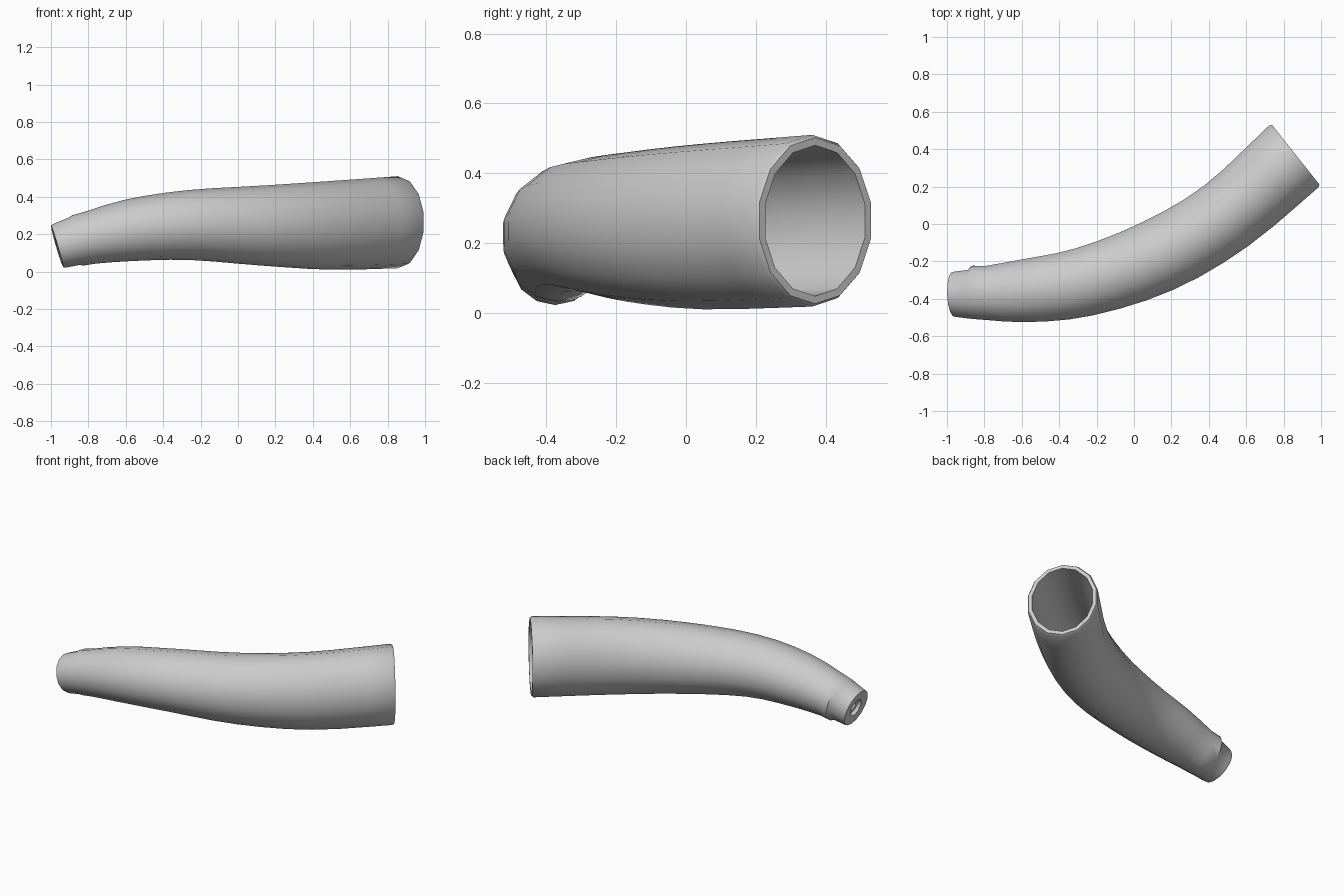
import bpy, bmesh, math
from mathutils import Vector

if "Cube" in bpy.data.objects:
    bpy.data.objects.remove(bpy.data.objects["Cube"])

SIDES = 14
# centre-line stations: x, y, z, half width, half height
K = [(-0.955, -0.376, 0.138, 0.125, 0.122),
     (-0.868, -0.372, 0.164, 0.137, 0.132),
     (-0.585, -0.357, 0.220, 0.172, 0.165),
     (-0.260, -0.308, 0.249, 0.190, 0.187),
     (0.130, -0.170, 0.246, 0.204, 0.214),
     (0.495, 0.045, 0.247, 0.205, 0.237),
     (0.865, 0.370, 0.264, 0.217, 0.246)]
START, END = Vector((0.96, 0.04, 0.28)), Vector((0.78, 0.62, 0.0))


def catmull(a, b, c, d, t):
    return tuple(0.5 * (2 * q + (r - p) * t + (2 * p - 5 * q + 4 * r - s) * t * t
                        + (3 * q - p - 3 * r + s) * t ** 3) for p, q, r, s in zip(a, b, c, d))


def extend(a, b):
    return tuple(2 * p - q for p, q in zip(a, b))


pts = [extend(K[0], K[1])] + K + [extend(K[-1], K[-2])]
path = []
for i in range(1, len(pts) - 2):
    for t in (0, 1 / 3, 2 / 3):
        path.append(catmull(*pts[i - 1:i + 3], t))
path.append(K[-1])


def tangent(i):
    if i == 0:
        return START.normalized()
    if i == len(path) - 1:
        return END.normalized()
    return (Vector(path[i + 1][:3]) - Vector(path[i - 1][:3])).normalized()


bm = bmesh.new()


def ring(i, w, h, along=0.0, shift=0.0):
    """Elliptical ring at path station i, moved along the axis / sideways."""
    t = tangent(i)
    side = Vector((0, 0, 1)).cross(t).normalized()
    up = t.cross(side)
    c = Vector(path[i][:3]) + t * along + side * shift
    return [bm.verts.new(c + side * w * math.cos(a) + up * h * math.sin(a))
            for a in (2 * math.pi * (k + 0.5) / SIDES for k in range(SIDES))]


last = len(path) - 1
rings = []
# rounded tip edge, then the mouthpiece collar with its small step on the +y side
rings.append(ring(0, 0.108, 0.106, -0.014))
rings.append(ring(0, 0.119, 0.117, -0.012))
rings.append(ring(0, 0.124, 0.122, 0.006))
rings.append(ring(3, 0.134, 0.130, -0.008, -0.003))
rings.append(ring(3, 0.146, 0.138, 0.012, 0.006))
# outer wall
for i in range(4, last):
    rings.append(ring(i, path[i][3], path[i][4]))
# rounded rim of the wide mouth
w, h = path[last][3:]
rings.append(ring(last, w, h, -0.014))
rings.append(ring(last, w - 0.008, h - 0.008))
rings.append(ring(last, w - 0.030, h - 0.030))
# inner wall, getting thicker towards the tip
for i in range(last - 1, 0, -1):
    f = i / last
    wall = 0.030 + 0.065 * (1 - f) ** 2
    rings.append(ring(i, path[i][3] - wall, path[i][4] - wall))
# bore and recessed tip face
rings.append(ring(0, 0.030, 0.030, 0.03))
rings.append(ring(0, 0.030, 0.030, 0.012))
rings.append(ring(0, 0.052, 0.052, 0.010))
rings.append(ring(0, 0.056, 0.056, -0.010))

for a, b in zip(rings, rings[1:] + rings[:1]):
    for k in range(SIDES):
        n = (k + 1) % SIDES
        bm.faces.new((a[k], a[n], b[n], b[k]))
bmesh.ops.recalc_face_normals(bm, faces=bm.faces)

me = bpy.data.meshes.new("hollow_horn")
bm.to_mesh(me)
bm.free()
horn = bpy.data.objects.new("hollow_horn", me)
bpy.context.collection.objects.link(horn)
bpy.context.view_layer.objects.active = horn
horn.select_set(True)
bpy.ops.object.shade_smooth_by_angle(angle=math.radians(40))
